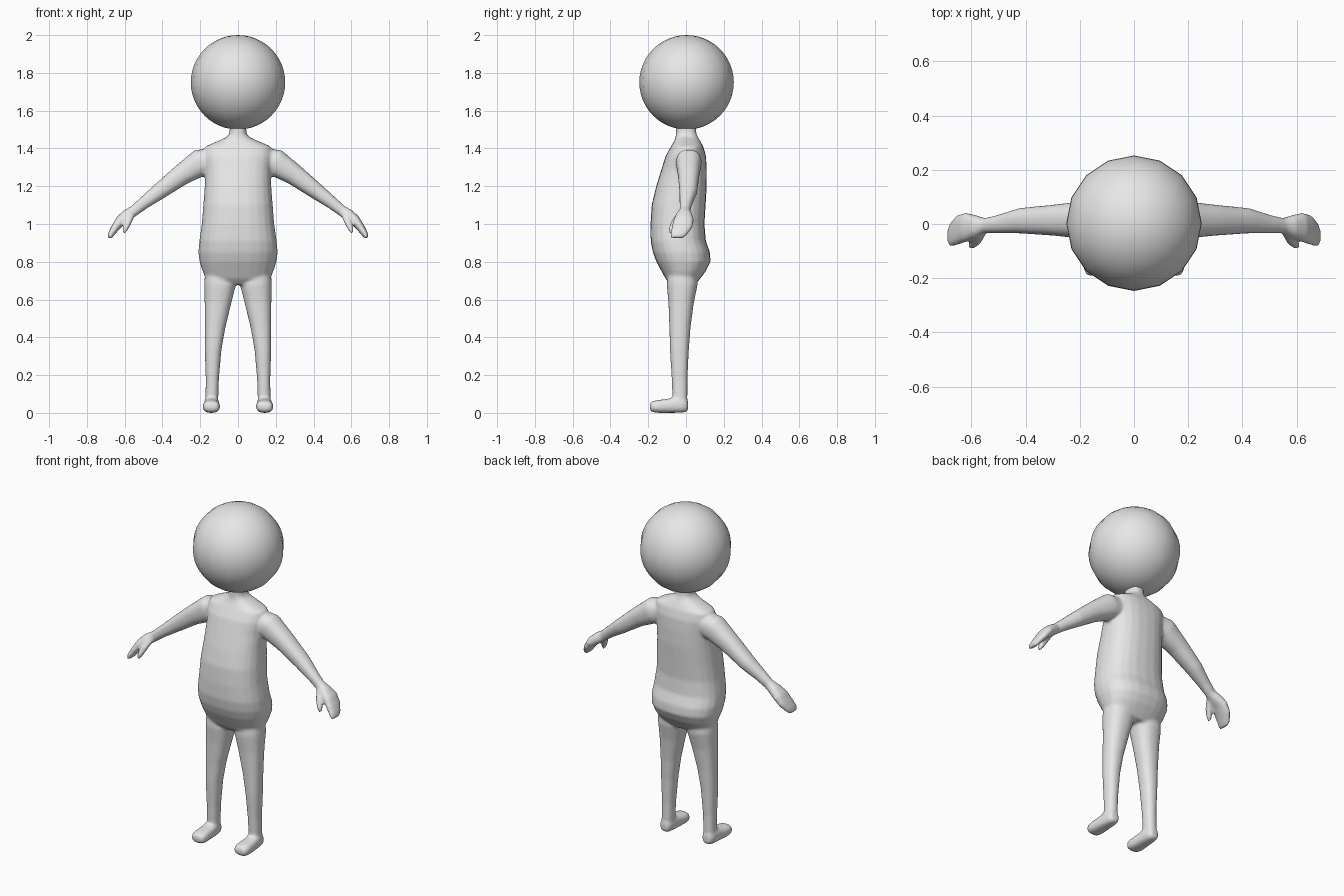
import bpy, bmesh, math
from mathutils import Vector

cube = bpy.data.objects.get("Cube")
if cube:
    bpy.data.objects.remove(cube, do_unlink=True)

grey = bpy.data.materials.new("light grey")
grey.use_nodes = True
grey.diffuse_color = (0.8, 0.8, 0.8, 1)
grey.node_tree.nodes["Principled BSDF"].inputs["Base Color"].default_value = (0.8, 0.8, 0.8, 1)

Y, Z = Vector((0, 1, 0)), Vector((0, 0, 1))


def bow(c, power):
    return math.copysign(abs(c) ** (2 / power), c)


def loft(bm, sections, v_axis=Y, side=1, power=2.3, n=24):
    """Closed tube through sections of (x, y, z, half width, half depth)."""
    mids = [Vector((side * s[0], s[1], s[2])) for s in sections]
    rings = []
    for i, (mid, s) in enumerate(zip(mids, sections)):
        tangent = mids[min(i + 1, len(mids) - 1)] - mids[max(i - 1, 0)]
        u_axis = v_axis.cross(tangent).normalized()
        angles = [2 * math.pi * k / n for k in range(n)]
        rings.append([bm.verts.new(mid + u_axis * s[3] * bow(math.cos(a), power)
                                   + v_axis * s[4] * bow(math.sin(a), power)) for a in angles])
    for a, b in zip(rings, rings[1:]):
        for k in range(n):
            bm.faces.new((a[k], a[(k + 1) % n], b[(k + 1) % n], b[k]))
    bm.faces.new(rings[0])
    bm.faces.new(rings[-1])


# Torso and neck: height, half width, front, back
torso = [
    (.68, .12, -.08, .05), (.71, .17, -.108, .075), (.75, .188, -.13, .105),
    (.80, .204, -.157, .13), (.85, .21, -.176, .127), (.91, .205, -.187, .105),
    (1.0, .192, -.188, .098), (1.1, .184, -.182, .104), (1.2, .176, -.158, .11),
    (1.29, .174, -.13, .11), (1.36, .182, -.108, .106), (1.41, .175, -.08, .092),
    (1.44, .105, -.062, .075), (1.46, .06, -.055, .063), (1.48, .045, -.053, .055),
    (1.53, .043, -.052, .053)]

# Limbs on the +x side: x, y, z, half width, half depth
leg = [
    (.10, -.02, .80, .07, .07), (.095, -.02, .68, .084, .082), (.107, -.026, .58, .07, .067),
    (.122, -.032, .45, .054, .056), (.132, -.035, .33, .044, .05), (.136, -.034, .18, .035, .042),
    (.138, -.032, .09, .034, .04), (.14, -.032, .04, .034, .038)]
foot = [
    (.141, .011, .037, .024, .026), (.14, -.01, .042, .036, .04), (.14, -.05, .043, .04, .043),
    (.141, -.10, .037, .043, .037), (.141, -.15, .034, .046, .034), (.141, -.178, .033, .042, .029),
    (.141, -.191, .033, .03, .019)]
arm = [
    (.11, .012, 1.34, .06, .06), (.20, .015, 1.325, .073, .068), (.30, .014, 1.26, .056, .057),
    (.42, .012, 1.17, .043, .047), (.50, 0, 1.11, .033, .034), (.55, -.006, 1.07, .029, .028),
    (.585, -.01, 1.048, .031, .043), (.62, -.012, 1.02, .028, .054), (.65, -.022, .98, .022, .056),
    (.672, -.038, .946, .017, .046), (.681, -.046, .926, .011, .035)]
thumb = [
    (.562, -.025, 1.06, .02, .02), (.576, -.054, 1.02, .018, .021),
    (.594, -.073, .98, .016, .018), (.605, -.08, .953, .01, .011)]

bm = bmesh.new()
loft(bm, [(0, (f + b) / 2, z, w, (b - f) / 2) for z, w, f, b in torso], power=2.4)
for side in (1, -1):
    loft(bm, leg, side=side)
    loft(bm, foot, Z, side, power=2.6)
    loft(bm, arm, side=side)
    loft(bm, thumb, side=side)
bmesh.ops.recalc_face_normals(bm, faces=bm.faces)
mesh = bpy.data.meshes.new("body")
bm.to_mesh(mesh)
bm.free()
mesh.materials.append(grey)
mesh.shade_smooth()
body = bpy.data.objects.new("body", mesh)
bpy.context.collection.objects.link(body)

# Fuse the limbs into one skin and soften the joints
fuse = body.modifiers.new("fuse", 'REMESH')
fuse.mode = 'VOXEL'
fuse.voxel_size = 0.008
fuse.use_smooth_shade = True
soften = body.modifiers.new("soften", 'SMOOTH')
soften.factor = 0.5
soften.iterations = 8

# Round head
bpy.ops.mesh.primitive_uv_sphere_add(segments=16, ring_count=24, radius=0.25, location=(0, 0.003, 1.75))
head = bpy.context.object
head.name = "head"
head.data.materials.append(grey)
bpy.ops.object.shade_smooth()
